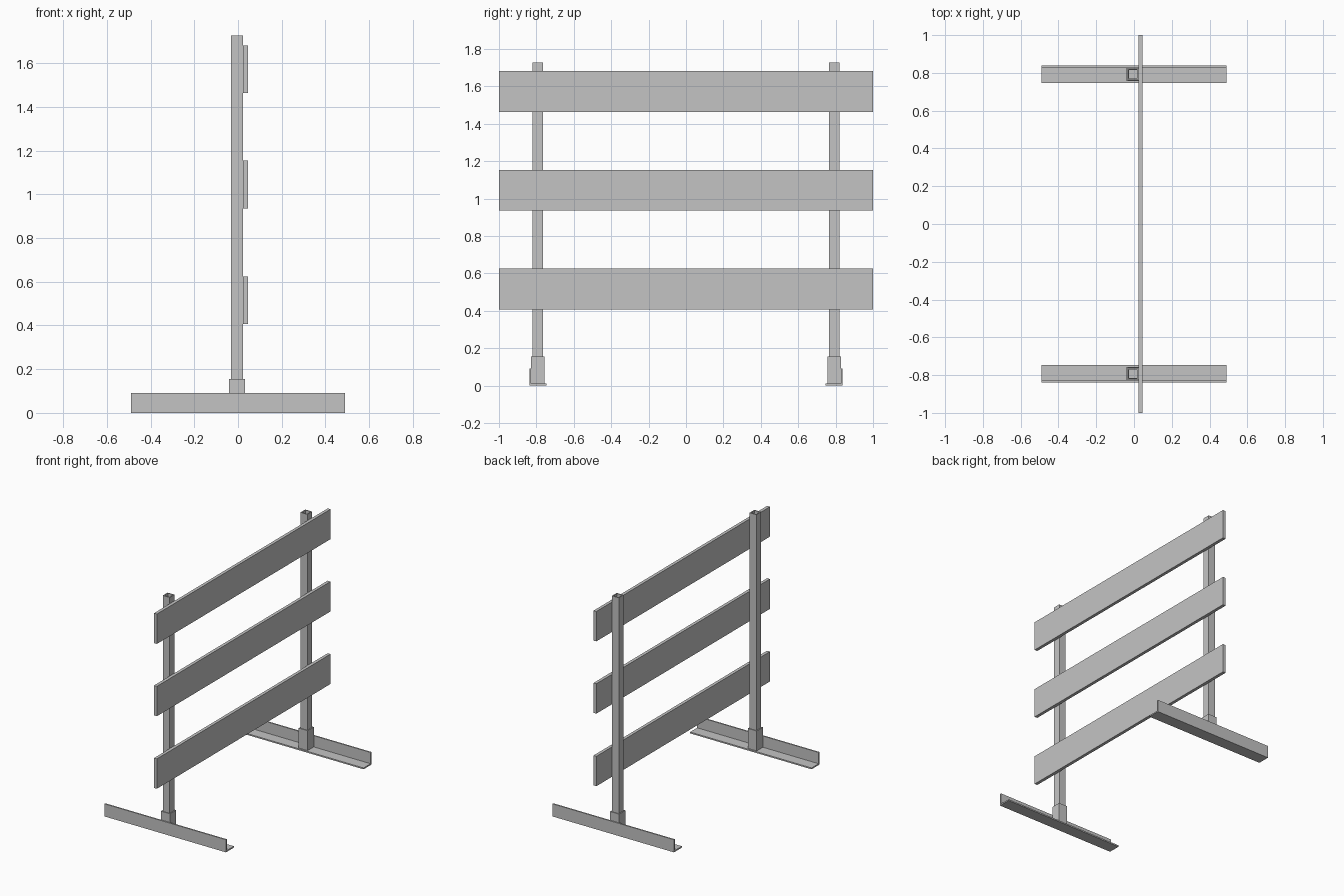
import bpy
import bmesh
from mathutils import Vector

old = bpy.data.objects.get("Cube")
if old:
    bpy.data.objects.remove(old, do_unlink=True)

# Single bare-metal grey
grey = bpy.data.materials.new("plain_grey")
grey.use_nodes = True
colour = (0.55, 0.55, 0.55, 1)
grey.diffuse_color = colour
grey.node_tree.nodes["Principled BSDF"].inputs["Base Color"].default_value = colour


def finish(bm, name, mirrored):
    bmesh.ops.recalc_face_normals(bm, faces=bm.faces)
    mesh = bpy.data.meshes.new(name)
    bm.to_mesh(mesh)
    bm.free()
    mesh.materials.append(grey)
    obj = bpy.data.objects.new(name, mesh)
    bpy.context.collection.objects.link(obj)
    if mirrored:
        mod = obj.modifiers.new("other_end", 'MIRROR')
        mod.use_axis = (False, True, False)
        mod.use_mirror_merge = False
    return obj


def extrude(bm, faces, direction):
    out = bmesh.ops.extrude_face_region(bm, geom=faces, use_keep_orig=True)
    verts = [g for g in out["geom"] if isinstance(g, bmesh.types.BMVert)]
    bmesh.ops.translate(bm, verts=verts, vec=Vector(direction))


def square_tube(name, x, y, half, wall, z0, z1):
    bm = bmesh.new()
    corners = [(-1, -1), (1, -1), (1, 1), (-1, 1)]
    rings = [[bm.verts.new((x + a * r, y + b * r, z0)) for a, b in corners]
             for r in (half, half - wall)]
    outer, inner = rings
    faces = [bm.faces.new((outer[i], outer[(i + 1) % 4],
                           inner[(i + 1) % 4], inner[i])) for i in range(4)]
    extrude(bm, faces, (0, 0, z1 - z0))
    return finish(bm, name, True)


def angle_bar(name, half_length, y_in, y_out, height, wall):
    bm = bmesh.new()
    profile = [(y_in, 0), (y_out, 0), (y_out, height),
               (y_out - wall, height), (y_out - wall, wall), (y_in, wall)]
    face = bm.faces.new([bm.verts.new((-half_length, y, z)) for y, z in profile])
    extrude(bm, [face], (2 * half_length, 0, 0))
    return finish(bm, name, True)


def board(name, x0, x1, z0, z1):
    bm = bmesh.new()
    bmesh.ops.create_cube(bm, size=1)
    bmesh.ops.scale(bm, verts=bm.verts, vec=(x1 - x0, 2, z1 - z0))
    bmesh.ops.translate(bm, verts=bm.verts, vec=((x0 + x1) / 2, 0, (z0 + z1) / 2))
    return finish(bm, name, False)


# L-section feet, sockets and hollow uprights at both ends
angle_bar("angle_feet", 0.49, 0.747, 0.838, 0.092, 0.01)
square_tube("post_sockets", -0.0045, 0.793, 0.036, 0.006, 0.01, 0.155)
square_tube("uprights", -0.0045, 0.793, 0.0275, 0.006, 0.01, 1.727)

# Three rails on the left face of the uprights
for label, bottom in (("lower", 0.407), ("middle", 0.936), ("upper", 1.463)):
    board(label + "_rail", 0.023, 0.046, bottom, bottom + 0.218)
